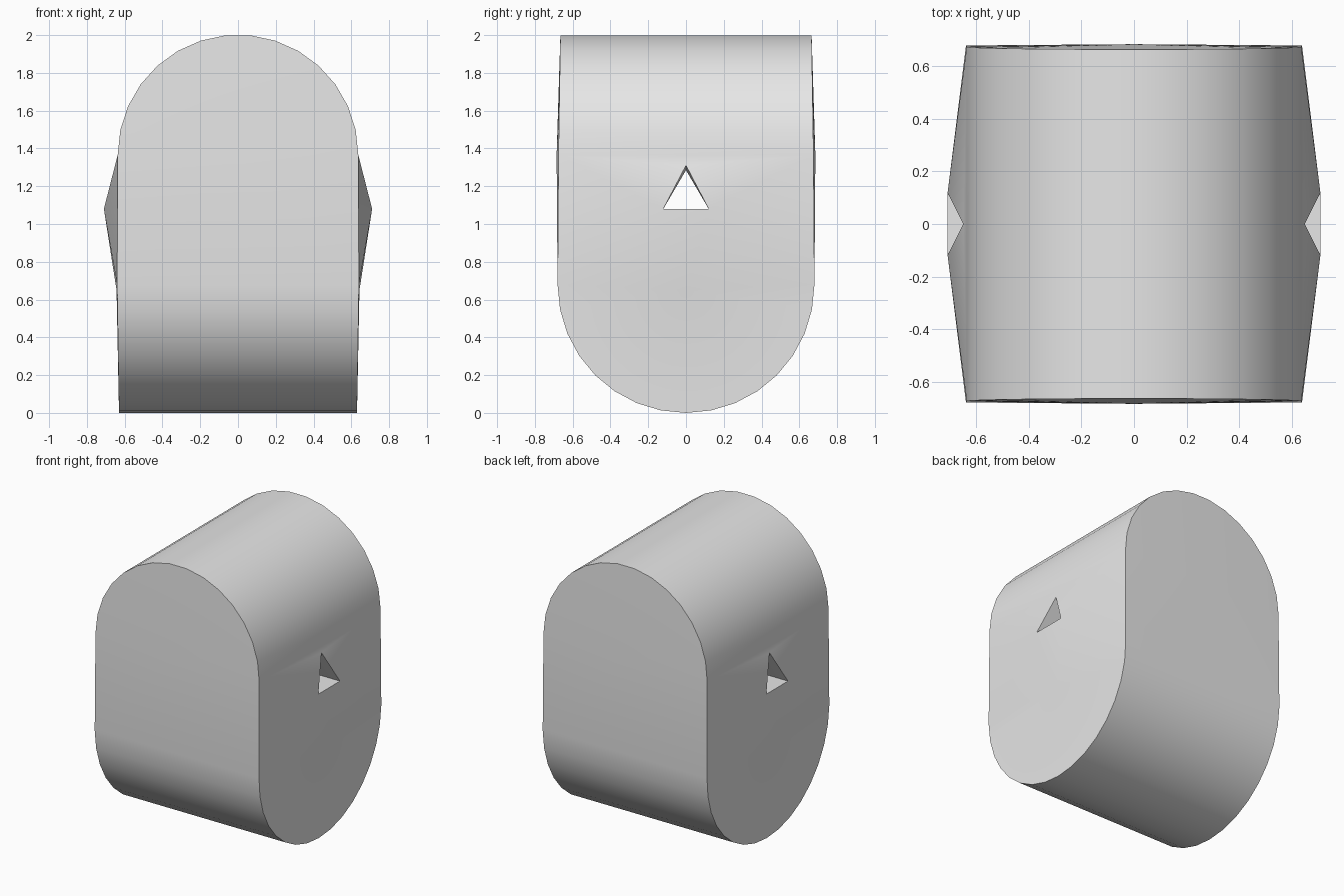
import bpy, bmesh
from math import sin, cos, radians

cube = bpy.data.objects.get("Cube")
if cube:
    bpy.data.objects.remove(cube, do_unlink=True)

# Single grey material
mat = bpy.data.materials.new("light grey")
mat.use_nodes = True
grey = (0.8, 0.8, 0.8, 1)
mat.diffuse_color = grey
mat.node_tree.nodes["Principled BSDF"].inputs["Base Color"].default_value = grey

ARCH_R, ARCH_Z, ARCH_N = 0.637, 1.365, 15
BASE_R, BASE_N = 0.68, 16
SIDES = (-1, 1)

bm = bmesh.new()


def vert(x, y, z):
    return bm.verts.new((x, y, z))


def strip(a, b):
    """Quads between two rows of vertices."""
    for i in range(len(a) - 1):
        bm.faces.new((a[i], a[i + 1], b[i + 1], b[i]))


def fan(hub, row):
    """Triangles from a hub to a row of vertices."""
    for i in range(len(row) - 1):
        bm.faces.new((hub, row[i], row[i + 1]))


# Arched roof running front to back, ends leaning in slightly at the crown
arch = {}
for s in SIDES:
    arch[s] = []
    for i in range(ARCH_N + 1):
        a = radians(-90 + 180 * i / ARCH_N)
        arch[s].append(vert(ARCH_R * sin(a), s * (0.675 - 0.01 * cos(a)),
                            ARCH_Z + ARCH_R * cos(a)))
strip(arch[-1], arch[1])

# Rounded underside running left to right
base = {}
for s in SIDES:
    base[s] = []
    for i in range(BASE_N + 1):
        a = radians(-90 + 180 * i / BASE_N)
        base[s].append(vert(s * (0.64 - 0.01 * cos(a)), BASE_R * sin(a),
                            BASE_R - BASE_R * cos(a)))
strip(base[-1], base[1])

# Front and back walls, gently domed around a centre point
for s in SIDES:
    end = 0 if s < 0 else -1
    hub = vert(0, s * 0.685, ARCH_Z)
    fan(hub, [base[-1][end]] + arch[s] + [base[1][end], base[-1][end]])

# Side walls bulging out to the lower corners of the triangular opening
mouth = {}
for s in SIDES:
    end = 0 if s < 0 else -1
    hub = vert(s * 0.643, 0, 0.65)
    low = {-1: vert(s * 0.71, -0.12, 1.08), 1: vert(s * 0.71, 0.12, 1.08)}
    peak = vert(s * 0.65, 0, 1.31)
    mouth[s] = [low[-1], low[1], peak, low[-1]]
    fan(hub, base[s])
    bm.faces.new((hub, low[-1], low[1]))
    for t in SIDES:
        corner = base[s][0 if t < 0 else -1]
        shoulder = arch[t][end]
        bm.faces.new((hub, corner, low[t]))
        bm.faces.new((low[t], corner, shoulder))
        bm.faces.new((low[t], shoulder, peak))
    bm.faces.new((peak, arch[-1][end], arch[1][end]))

# Triangular tunnel, a little lower in the middle
a, b, c = vert(0, -0.12, 1.08), vert(0, 0.12, 1.08), vert(0, 0, 1.285)
for s in SIDES:
    strip(mouth[s], [a, b, c, a])

bmesh.ops.recalc_face_normals(bm, faces=bm.faces)
mesh = bpy.data.meshes.new("rounded_block")
bm.to_mesh(mesh)
bm.free()
mesh.materials.append(mat)
block = bpy.data.objects.new("rounded_block", mesh)
bpy.context.collection.objects.link(block)

# Smooth curves, sharp rims
bpy.ops.object.select_all(action='DESELECT')
block.select_set(True)
bpy.context.view_layer.objects.active = block
bpy.ops.object.shade_smooth_by_angle(angle=radians(30))
